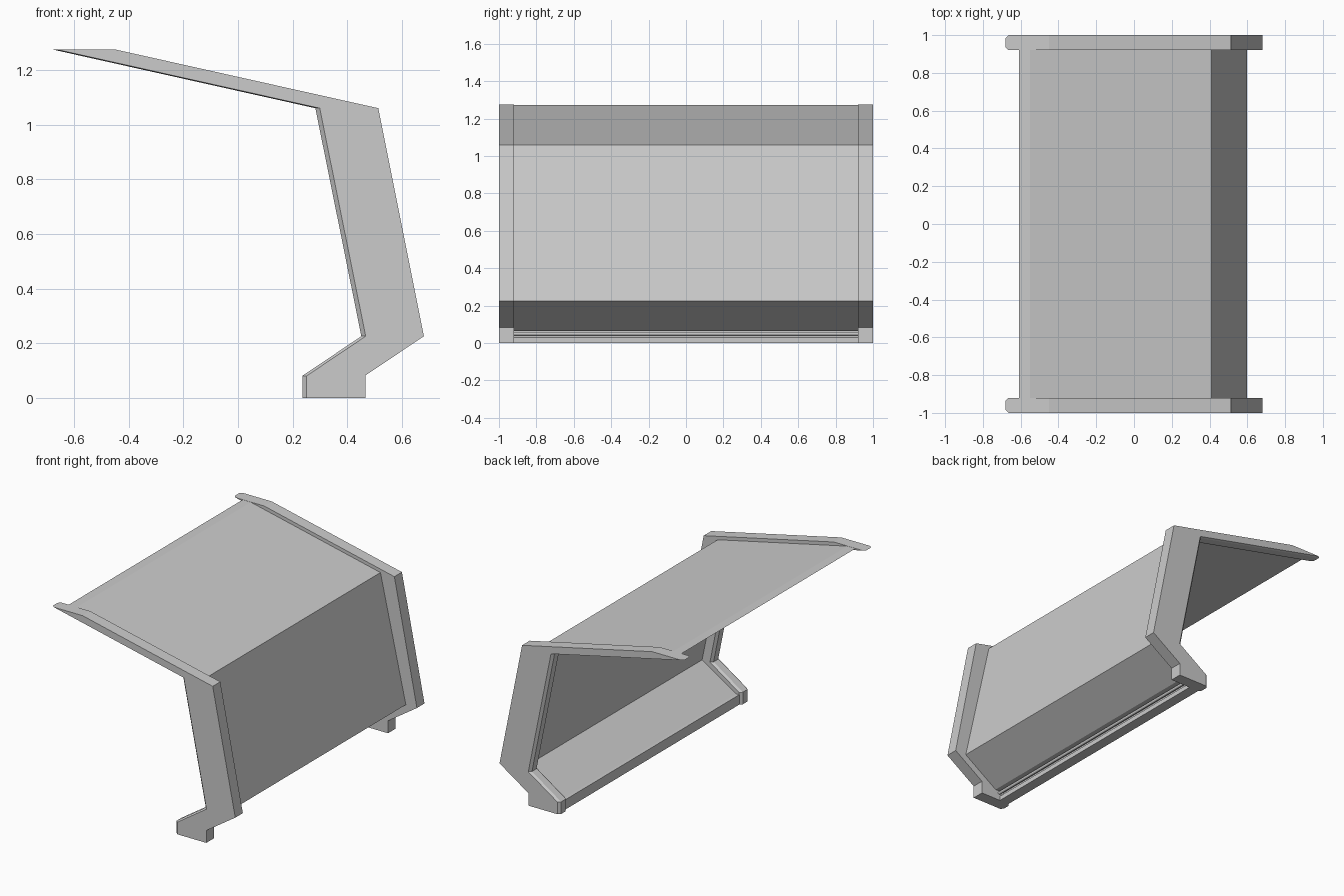
import bpy, bmesh
from math import pi

if "Cube" in bpy.data.objects:
    bpy.data.objects.remove(bpy.data.objects["Cube"])


def loft(name, sections):
    """Skin equal-length (x, z) profiles placed at successive y positions."""
    bm = bmesh.new()
    rings = [[bm.verts.new((x, y, z)) for x, z in prof] for y, prof in sections]
    n = len(rings[0])
    for a, b in zip(rings, rings[1:]):
        for i in range(n):
            j = (i + 1) % n
            bm.faces.new((a[i], a[j], b[j], b[i]))
    bm.faces.new(rings[0])
    bm.faces.new(rings[-1])
    bmesh.ops.remove_doubles(bm, verts=bm.verts, dist=1e-5)
    bmesh.ops.recalc_face_normals(bm, faces=bm.faces)
    me = bpy.data.meshes.new(name)
    bm.to_mesh(me)
    bm.free()
    ob = bpy.data.objects.new(name, me)
    bpy.context.collection.objects.link(ob)
    return ob


# End frames: bent posts with chamfered inner edges
outer = [(-0.45, 1.275), (0.513, 1.06), (0.68, 0.226), (0.466, 0.083), (0.466, 0)]
inner = [(0.235, 0), (0.235, 0.081), (0.451, 0.226), (0.283, 1.06), (-0.68, 1.275)]
full = outer + inner
cut = outer + [(x + 0.016, z) for x, z in inner]
for name, s in (("front_frame", -1), ("back_frame", 1)):
    loft(name, [(s * 0.92, cut), (s * 0.936, full), (s * 0.984, full), (s, cut)])

# Folded sheet: roof, wall and sloping lower panel
sheet = [(-0.55, 1.274), (0.41, 1.06), (0.598, 0.226), (0.355, 0.065),
         (0.27, 0.065), (0.525, 0.226), (0.35, 1.06), (-0.61, 1.274)]
loft("folded_panel", [(-0.925, sheet), (0.925, sheet)])

# Bottom sill between the feet
sill = [(0.25, 0), (0.32, 0), (0.32, 0.03), (0.29, 0.045), (0.29, 0.066), (0.25, 0.066)]
loft("bottom_sill", [(-0.925, sill), (0.925, sill)])

# Thin rail under the lower panel
bpy.ops.mesh.primitive_cylinder_add(vertices=12, radius=0.01, depth=1.85,
                                    location=(0.325, 0, 0.05), rotation=(pi / 2, 0, 0))
bpy.context.object.name = "lower_rail"
bpy.ops.object.shade_smooth_by_angle()
